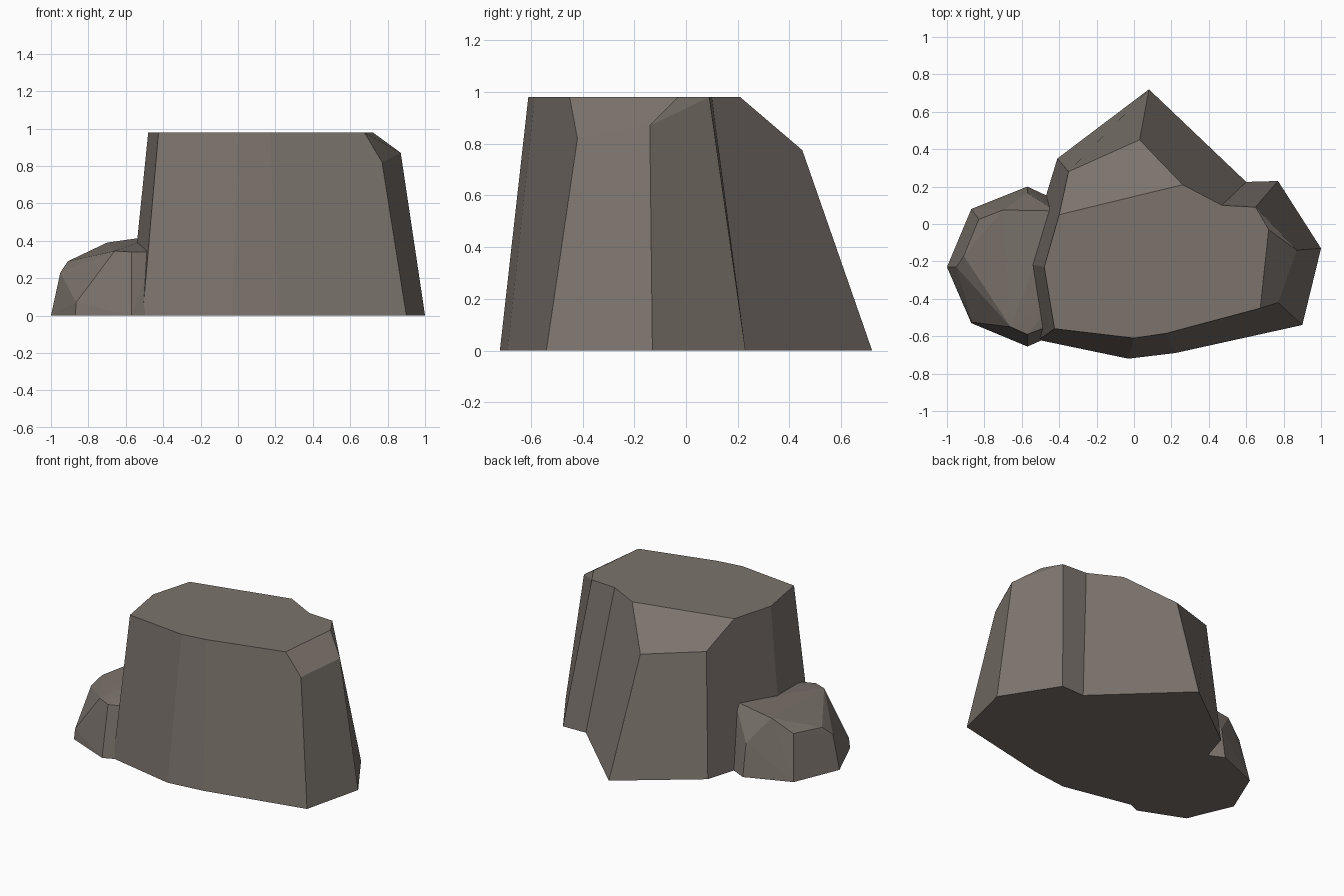
import bpy, bmesh

if "Cube" in bpy.data.objects:
    bpy.data.objects.remove(bpy.data.objects["Cube"])

stone = bpy.data.materials.new("warm grey stone")
stone.diffuse_color = (0.20, 0.172, 0.152, 1)
stone.use_nodes = True
stone.node_tree.nodes["Principled BSDF"].inputs["Base Color"].default_value = stone.diffuse_color


def add_object(name, bm):
    bmesh.ops.recalc_face_normals(bm, faces=bm.faces)
    mesh = bpy.data.meshes.new(name)
    bm.to_mesh(mesh)
    bm.free()
    mesh.materials.append(stone)
    obj = bpy.data.objects.new(name, mesh)
    bpy.context.collection.objects.link(obj)
    return obj


# Large rock: ground outline, tapered to a chipped upper rim
H = 0.98
base = [(-0.51, -0.62), (-0.03, -0.72), (0.22, -0.69), (0.90, -0.54), (1.0, -0.13),
        (0.77, 0.23), (0.60, 0.225), (0.08, 0.72), (-0.41, 0.35), (-0.58, -0.21)]
rim = [(-0.425, -0.56, H), (0.0, -0.61, H), (0.17, -0.585, H), (0.77, -0.42, 0.82),
       (0.87, -0.14, 0.87), (0.65, 0.09, H), (0.47, 0.10, H), (0.03, 0.45, 0.775),
       (-0.35, 0.28, 0.83), (-0.48, -0.23, H)]
# Extra points where the chipped corners meet the flat top, keyed by wall
chips = {2: (0.675, -0.45, H), 6: (0.26, 0.21, H), 8: (-0.40, 0.05, H)}

bm = bmesh.new()
b = [bm.verts.new((x, y, 0)) for x, y in base]
r = [bm.verts.new(p) for p in rim]
c = {i: bm.verts.new(p) for i, p in chips.items()}
corner = bm.verts.new((0.72, -0.03, H))
n = len(base)
for i in range(n):
    j = (i + 1) % n
    upper = [r[j], c[i], r[i]] if i in c else [r[j], r[i]]
    bm.faces.new([b[i], b[j]] + upper)
bm.faces.new(b[::-1])
# flat top, right corner chips and sloping back chip
bm.faces.new([r[0], r[1], r[2], c[2], corner, r[5], r[6], c[6], c[8], r[9]])
bm.faces.new([c[2], r[3], r[4], corner])
bm.faces.new([corner, r[4], r[5]])
bm.faces.new([c[6], r[7], r[8], c[8]])
add_object("large_rock", bm)

# Small rock: convex boulder whose right side sits inside the large rock
points = [(-1.0, -0.23, 0), (-0.87, 0.08, 0), (-0.57, 0.20, 0), (-0.42, 0.13, 0),
          (-0.42, -0.59, 0), (-0.57, -0.655, 0), (-0.87, -0.53, 0),
          (-0.95, -0.23, 0.23), (-0.865, -0.525, 0.07), (-0.91, -0.17, 0.29),
          (-0.83, 0.025, 0.30), (-0.57, 0.165, 0.22), (-0.70, 0.075, 0.39),
          (-0.42, 0.07, 0.43), (-0.66, -0.55, 0.345), (-0.57, -0.59, 0.34),
          (-0.44, -0.54, 0.34), (-0.44, -0.43, 0.365)]
bm = bmesh.new()
for p in points:
    bm.verts.new(p)
hull = bmesh.ops.convex_hull(bm, input=bm.verts)
loose = [v for v in bm.verts if not v.link_faces]
bmesh.ops.delete(bm, geom=loose, context='VERTS')
add_object("small_rock", bm)
